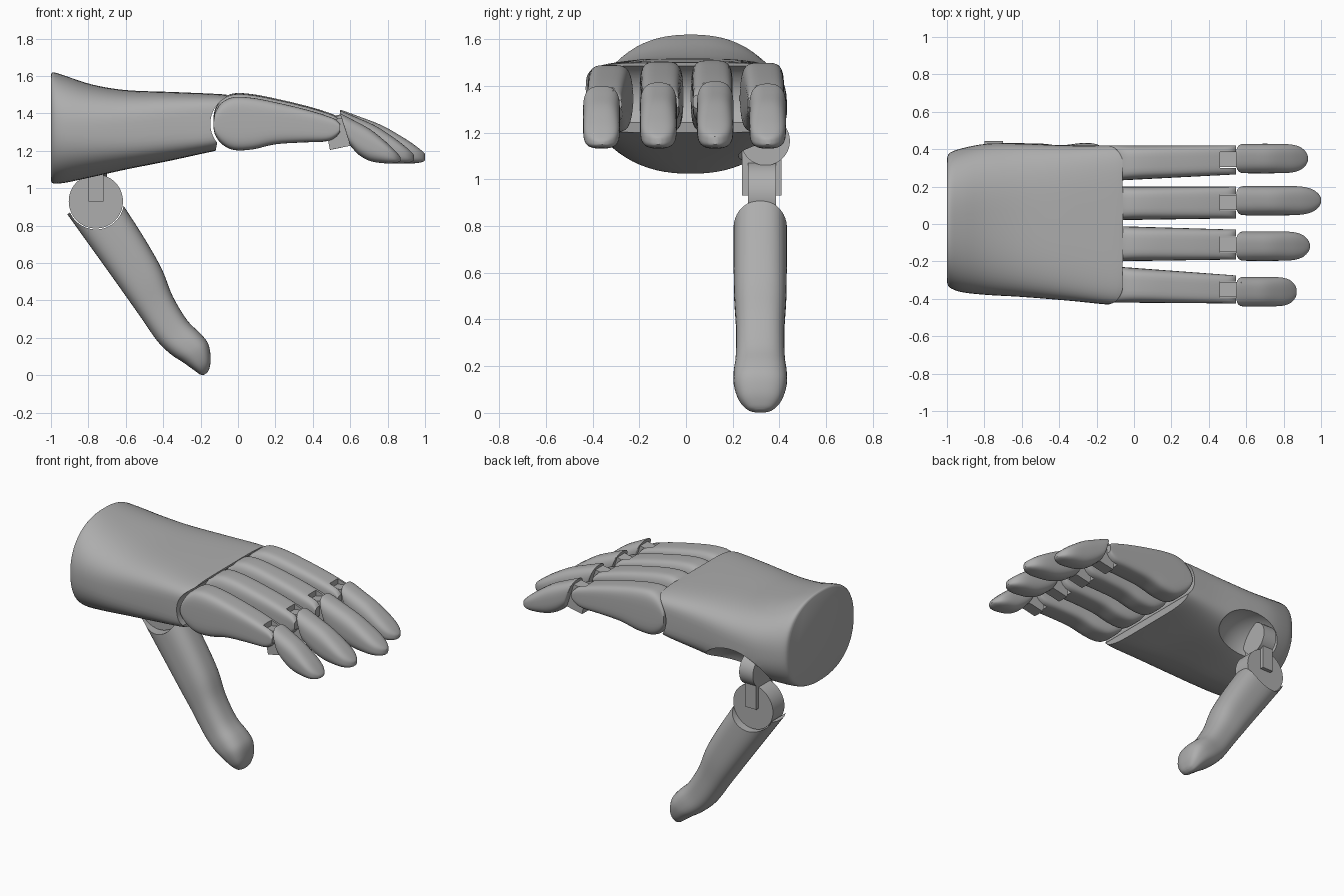
import bpy, bmesh, math
from mathutils import Matrix, Vector

cube = bpy.data.objects.get("Cube")
if cube:
    bpy.data.objects.remove(cube, do_unlink=True)

grey = bpy.data.materials.new("matte_grey")
grey.use_nodes = True
COLOUR = (0.42, 0.42, 0.42, 1)
grey.diffuse_color = COLOUR
grey.node_tree.nodes["Principled BSDF"].inputs["Base Color"].default_value = COLOUR


def add_object(name, bm):
    bmesh.ops.recalc_face_normals(bm, faces=bm.faces)
    mesh = bpy.data.meshes.new(name)
    bm.to_mesh(mesh)
    bm.free()
    mesh.materials.append(grey)
    obj = bpy.data.objects.new(name, mesh)
    bpy.context.collection.objects.link(obj)
    return obj


def smooth(obj, degrees=35):
    bpy.ops.object.select_all(action='DESELECT')
    obj.select_set(True)
    bpy.context.view_layer.objects.active = obj
    bpy.ops.object.shade_smooth_by_angle(angle=math.radians(degrees))


def spline(a, b, c, d, t):
    return b + 0.5 * t * (c - a + t * (2*a - 5*b + 4*c - d + t * (3*(b - c) + d - a)))


def loft(name, stations, matrix=Matrix(), sides=40, steps=4):
    """Skin of rounded sections: (x, top, bottom, y centre, half width, exponent, lean)."""
    rows, last = [], len(stations) - 1
    for i in range(last):
        four = [stations[max(0, min(last, i + k))] for k in (-1, 0, 1, 2)]
        rows += [[spline(*v, s / steps) for v in zip(*four)] for s in range(steps)]
    rows.append(stations[-1])
    bm = bmesh.new()
    rings = []
    for x, top, bottom, y, half, power, lean in rows:
        ring = []
        for k in range(sides):
            a = 2 * math.pi * (k + 0.5) / sides
            c, s = math.cos(a), math.sin(a)
            py = y + half * math.copysign(abs(c) ** (2 / power), c)
            pz = (top + bottom) / 2 + (top - bottom) / 2 * math.copysign(abs(s) ** (2 / power), s)
            ring.append(bm.verts.new(matrix @ Vector((x + lean * (top - pz), py, pz))))
        rings.append(ring)
    for r, q in zip(rings, rings[1:]):
        for k in range(sides):
            n = (k + 1) % sides
            bm.faces.new((r[k], r[n], q[n], q[k]))
    bm.faces.new(rings[0])
    bm.faces.new(rings[-1])
    return add_object(name, bm)


def cylinder(name, centre, radius, depth, axis):
    turn = Matrix.Rotation(math.pi / 2, 4, 'X' if axis == 'Y' else 'Y')
    bm = bmesh.new()
    bmesh.ops.create_cone(bm, cap_ends=True, segments=64, radius1=radius, radius2=radius,
                          depth=depth, matrix=Matrix.Translation(centre) @ turn)
    return add_object(name, bm)


def box(name, low, high, tilt=0):
    low, high = Vector(low), Vector(high)
    bm = bmesh.new()
    bmesh.ops.create_cube(bm, matrix=Matrix.Translation((low + high) / 2)
                          @ Matrix.Rotation(tilt, 4, 'Y') @ Matrix.Diagonal((*(high - low), 1)))
    return add_object(name, bm)


def ellipsoid(name, centre, radii):
    bm = bmesh.new()
    bmesh.ops.create_uvsphere(bm, u_segments=40, v_segments=24, radius=1,
                              matrix=Matrix.Translation(centre) @ Matrix.Diagonal((*radii, 1)))
    return add_object(name, bm)


def cut(obj, cutter):
    mod = obj.modifiers.new("cut", 'BOOLEAN')
    mod.operation, mod.solver, mod.object = 'DIFFERENCE', 'EXACT', cutter
    bpy.context.view_layer.update()
    graph = bpy.context.evaluated_depsgraph_get()
    mesh = bpy.data.meshes.new_from_object(obj.evaluated_get(graph))
    obj.modifiers.clear()
    obj.data = mesh
    bpy.data.objects.remove(cutter, do_unlink=True)


# Palm: oval at the wrist, flat and boxy at the knuckles
palm = loft("palm", [
    (-1.00, 1.61, 1.04, 0.02, 0.33, 2.3, 0),
    (-0.985, 1.62, 1.025, 0.02, 0.36, 2.3, 0),
    (-0.92, 1.60, 1.03, 0.02, 0.385, 2.4, 0),
    (-0.78, 1.555, 1.06, 0.025, 0.405, 2.7, 0),
    (-0.60, 1.525, 1.10, 0.02, 0.41, 3.2, 0),
    (-0.35, 1.515, 1.15, 0.005, 0.415, 4, 0),
    (-0.12, 1.505, 1.19, -0.005, 0.425, 5, -0.15),
    (-0.06, 1.50, 1.20, -0.005, 0.425, 5, -0.2)], sides=64)
cut(palm, cylinder("knuckle_cutter", (0.01, 0, 1.345), 0.158, 1.2, 'Y'))
cut(palm, ellipsoid("thumb_recess_cutter", (-0.63, 0.44, 1.06), (0.27, 0.22, 0.23)))
smooth(palm)

# Fingers: y edges at the knuckle, y edges at the hinge, tip centre, tip x, lift
fingers = {
    "index": (0.23, 0.42, 0.265, 0.42, 0.35, 0.93, 0.01),
    "middle": (0.02, 0.20, 0.03, 0.20, 0.125, 1.00, 0.02),
    "ring": (-0.20, -0.01, -0.19, -0.03, -0.118, 0.94, 0.015),
    "little": (-0.42, -0.225, -0.425, -0.275, -0.362, 0.87, 0)}
base_profile = [
    (-0.13, 1.37, 1.315), (-0.12, 1.41, 1.28), (-0.085, 1.46, 1.235), (-0.02, 1.488, 1.204),
    (0.08, 1.483, 1.208), (0.2, 1.46, 1.235), (0.35, 1.425, 1.245), (0.47, 1.39, 1.25),
    (0.52, 1.37, 1.27), (0.545, 1.345, 1.30)]
tip_profile = [
    (0, 1.40, 1.23, 0.072, 0.32), (0.04, 1.395, 1.22, 0.078, 0.28), (0.25, 1.36, 1.18, 0.079, 0.1),
    (0.5, 1.315, 1.145, 0.079, 0), (0.75, 1.25, 1.133, 0.076, 0), (0.89, 1.207, 1.134, 0.062, 0),
    (0.97, 1.178, 1.141, 0.036, 0), (1, 1.163, 1.15, 0.012, 0)]

for name, (right0, left0, right1, left1, tip_y, tip_x, lift) in fingers.items():
    rows = []
    for x, top, bottom in base_profile:
        f = (x + 0.13) / 0.675
        r, l = right0 + f * (right1 - right0), left0 + f * (left1 - left0)
        rows.append((x, top + lift, bottom, (r + l) / 2, (l - r) / 2, 4.2, 0))
    base = loft(name + "_finger_base", rows)
    mid = (right1 + left1) / 2
    cut(base, box("hinge_slot_cutter", (0.46, mid - 0.042, 1.1), (0.7, mid + 0.042, 1.6)))
    smooth(base)
    length = tip_x - 0.545
    tip = loft(name + "_finger_tip",
               [(0.545 + t * length, top + lift, bottom, tip_y, half, 2.8, lean)
                for t, top, bottom, half, lean in tip_profile])
    smooth(tip)
    # Hinge link between the two finger parts
    box(name + "_finger_hinge", (0.475, mid - 0.039, 1.215), (0.59, mid + 0.039, 1.37 + lift), -0.2)

# Thumb mount: upper pivot, fork and lower pivot
smooth(cylinder("thumb_upper_pivot", (-0.75, 0.34, 1.165), 0.105, 0.1, 'X'))
box("thumb_fork_bridge", (-0.8, 0.24, 1.05), (-0.72, 0.41, 1.13))
for side, y in (("right", 0.24), ("left", 0.38)):
    box("thumb_fork_" + side, (-0.8, y, 0.93), (-0.72, y + 0.03, 1.07))
smooth(cylinder("thumb_lower_pivot", (-0.76, 0.325, 0.93), 0.145, 0.12, 'Y'))

# Thumb: long segment cupping the lower pivot, pinched before its rounded tip
place = Matrix.Translation((-0.76, 0.318, 0.93)) @ Matrix.Rotation(0.963, 4, 'Y')
thumb = loft("thumb", [
    (u, top, bottom, 0, half, 2.7, 0) for u, top, bottom, half in (
        (-0.03, 0.11, -0.165, 0.113), (0.12, 0.108, -0.163, 0.114), (0.32, 0.1, -0.16, 0.114),
        (0.5, 0.083, -0.158, 0.112), (0.65, 0.048, -0.157, 0.104), (0.8, 0.038, -0.157, 0.105),
        (0.9, 0.056, -0.138, 0.114), (0.97, 0.058, -0.11, 0.112), (1.04, 0.025, -0.085, 0.09),
        (1.08, -0.012, -0.07, 0.055), (1.092, -0.033, -0.053, 0.02))], place)
cut(thumb, cylinder("thumb_pivot_cutter", (-0.76, 0.32, 0.93), 0.15, 0.6, 'Y'))
smooth(thumb)
